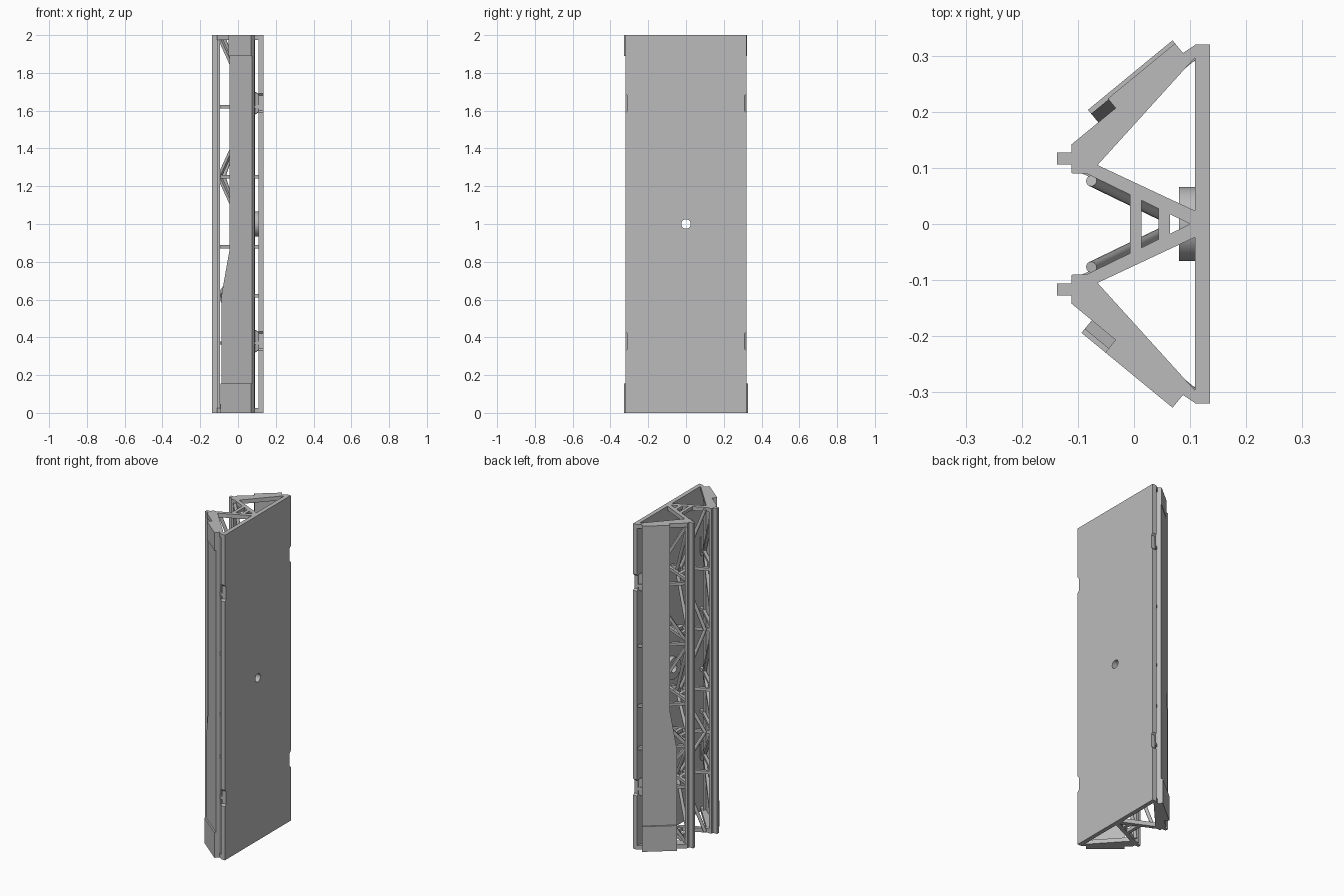
import bpy, bmesh, math
from mathutils import Vector, Matrix

if "Cube" in bpy.data.objects:
    bpy.data.objects.remove(bpy.data.objects["Cube"], do_unlink=True)

grey = bpy.data.materials.new("plain_grey")
grey.use_nodes = True
COLOUR = (0.5, 0.5, 0.5, 1)
grey.diffuse_color = COLOUR
grey.node_tree.nodes["Principled BSDF"].inputs["Base Color"].default_value = COLOUR


def finish(name, bm):
    bmesh.ops.recalc_face_normals(bm, faces=bm.faces)
    mesh = bpy.data.meshes.new(name)
    bm.to_mesh(mesh)
    bm.free()
    mesh.materials.append(grey)
    ob = bpy.data.objects.new(name, mesh)
    bpy.context.collection.objects.link(ob)
    return ob


def prism(name, points, offset):
    """Extrude a flat 3D outline by an offset vector."""
    bm = bmesh.new()
    face = bm.faces.new([bm.verts.new(p) for p in points])
    ext = bmesh.ops.extrude_face_region(bm, geom=[face])
    moved = [g for g in ext["geom"] if isinstance(g, bmesh.types.BMVert)]
    bmesh.ops.translate(bm, verts=moved, vec=offset)
    return finish(name, bm)


def plan(name, pts, z0, z1, side=1):
    return prism(name, [(x, y * side, z0) for x, y in pts], (0, 0, z1 - z0))


def rect(x0, x1, y0, y1):
    return [(x0, y0), (x1, y0), (x1, y1), (x0, y1)]


def bar(name, a, b, width, round_bar=False):
    """Square or round strut between two points."""
    a, b = Vector(a), Vector(b)
    d = b - a
    rot = d.to_track_quat('Z', 'Y').to_matrix().to_4x4()
    mat = Matrix.Translation((a + b) / 2) @ rot
    bm = bmesh.new()
    if round_bar:
        bmesh.ops.create_cone(bm, cap_ends=True, segments=12, radius1=width / 2,
                              radius2=width / 2, depth=d.length, matrix=mat)
    else:
        bmesh.ops.create_cube(bm, size=1, matrix=mat @ Matrix.Diagonal((width, width, d.length, 1)))
    return finish(name, bm)


def disc(name, radius, x0, x1, z):
    return smooth(bar(name, (x0, 0, z), (x1, 0, z), radius * 2, True))


def smooth(ob):
    bpy.ops.object.select_all(action='DESELECT')
    bpy.context.view_layer.objects.active = ob
    ob.select_set(True)
    bpy.ops.object.shade_smooth_by_angle(angle=math.radians(35))
    return ob


def ring(name, radius, segments, x0, x1, z):
    bm = bmesh.new()
    mat = Matrix.Translation(((x0 + x1) / 2, 0, z)) @ Matrix.Rotation(math.pi / 2, 4, 'Y')
    bmesh.ops.create_cone(bm, cap_ends=True, segments=segments, radius1=radius,
                          radius2=radius, depth=x1 - x0, matrix=mat)
    return finish(name, bm)


# Front plate with four edge notches
half = [(0.32, 0), (0.32, 0.33), (0.31, 0.34), (0.31, 0.42), (0.32, 0.43),
        (0.32, 1.59), (0.31, 1.60), (0.31, 1.68), (0.32, 1.69), (0.32, 2)]
outline = half + [(-y, z) for y, z in reversed(half)]
plate = prism("face_plate", [(0.109, y, z) for y, z in outline], (0.026, 0, 0))

# Round boss behind the plate, both drilled through the centre
boss = ring("centre_boss", 0.066, 48, 0.08, 0.112, 1)
drill = ring("drill", 0.025, 32, 0, 0.2, 1)
for ob in (plate, boss):
    mod = ob.modifiers.new("hole", 'BOOLEAN')
    mod.operation = 'DIFFERENCE'
    mod.solver = 'EXACT'
    mod.object = drill
    bpy.context.view_layer.objects.active = ob
    bpy.ops.object.modifier_apply(modifier=mod.name)
    smooth(ob)
bpy.data.objects.remove(drill, do_unlink=True)

LEVELS = [0.01, 0.37, 0.62, 0.88, 1.25, 1.62, 1.99]
U, N = Vector((0.773, 0.635)), Vector((-0.635, 0.773))
ORIGIN = Vector((-0.11, 0.143))


def cladding(name, profile, thickness, side):
    """Slab lying on the slanted outer face; profile is (distance along face, z)."""
    pts = []
    for s, z in profile:
        p = ORIGIN + U * s
        pts.append((p.x, p.y * side, z))
    return prism(name, pts, (N.x * thickness, N.y * thickness * side, 0))


for side, tag in ((1, "left"), (-1, "right")):
    # Rear rail: fin and flange
    plan(tag + "_rail_fin", rect(-0.137, -0.109, 0.106, 0.127), 0, 2, side)
    plan(tag + "_rail_flange", rect(-0.111, -0.094, 0.091, 0.143), 0, 2, side)
    # Stringer along the outer edge of the slanted face
    plan(tag + "_outer_stringer",
         [(0.066, 0.288), (0.086, 0.304), (0.089, 0.290), (0.074, 0.272)], 0, 2, side)

    # End frames
    for z0, z1, end in ((0, 0.025, "bottom"), (1.975, 2, "top")):
        plan(f"{tag}_{end}_outer_frame",
             [(-0.11, 0.143), (0.086, 0.304), (0.11, 0.32), (0.11, 0.298),
              (-0.065, 0.105), (-0.08, 0.09), (-0.11, 0.09)], z0, z1, side)
        plan(f"{tag}_{end}_inner_frame",
             [(-0.085, 0.09), (-0.065, 0.105), (0.11, 0.023), (0.11, 0), (0.1, 0)],
             z0, z1, side)

    # Struts on both faces of the truss
    for i, z in enumerate(LEVELS):
        if 0 < i < len(LEVELS) - 1:
            bar(tag + "_outer_strut", (-0.1, 0.115 * side, z), (0.078, 0.283 * side, z), 0.018)
            bar(tag + "_plate_strut", (0.078, 0.285 * side, z), (0.112, 0.302 * side, z), 0.018)
            bar(tag + "_inner_strut", (-0.1, 0.103 * side, z), (0.112, 0.01 * side, z), 0.018)

    # Zigzag diagonals
    for i in range(len(LEVELS) - 1):
        z_rail, z_far = LEVELS[i], LEVELS[i + 1]
        if i % 2:
            z_rail, z_far = z_far, z_rail
        bar(tag + "_outer_diagonal", (-0.098, 0.123 * side, z_rail),
            (0.07, 0.278 * side, z_far), 0.017)
        smooth(bar(tag + "_inner_diagonal", (-0.076, 0.077 * side, z_rail),
                   (0.05, 0.016 * side, z_far), 0.02, True))

    # Tapered cladding with thicker end blocks
    low = 0.06 if side > 0 else 0.045
    cladding(tag + "_cladding",
             [(low, 0.15), (0.255, 0.15), (0.255, 1.89), (0.10, 1.89),
              (0.10, 0.86), (low, 0.62)], 0.02, side)
    cladding(tag + "_bottom_block",
             [(low, 0), (0.255, 0), (0.255, 0.155), (low, 0.155)], 0.029, side)
    cladding(tag + "_top_block",
             [(0.10, 1.89), (0.255, 1.89), (0.255, 2), (0.10, 2)],
             0.022 if side > 0 else 0.029, side)

    # Latches sitting in the plate notches
    for z in (0.38, 1.64):
        prism(tag + "_latch", [(0.088, 0.29 * side, z - 0.06), (0.11, 0.308 * side, z - 0.045),
                               (0.11, 0.308 * side, z + 0.045), (0.088, 0.29 * side, z + 0.06)],
              (0.004, -0.012 * side, 0))

# Cross ties between the two inner faces
for z in LEVELS:
    for x, y in ((0.003, 0.056), (0.054, 0.036)):
        bar("cross_tie", (x, -y, z), (x, y, z), 0.02)
